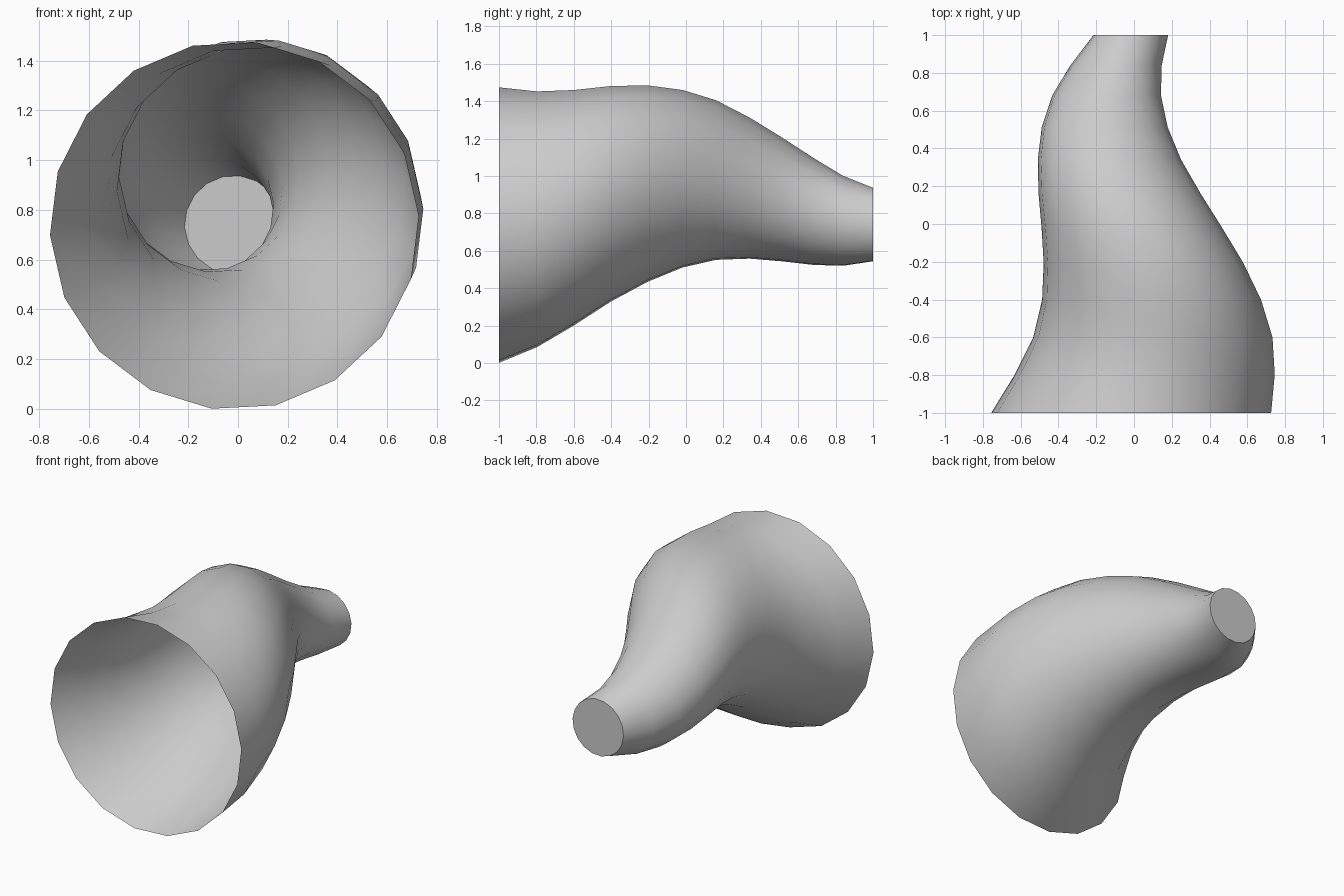
import bpy, bmesh, math

if "Cube" in bpy.data.objects:
    bpy.data.objects.remove(bpy.data.objects["Cube"])

SIDES = 18
# Cross-sections from the wide open mouth to the narrow closed end:
# y, centre x, centre z, radius
RINGS = [
    (-1.000, -0.015, 0.737, 0.742),
    (-0.797, 0.057, 0.768, 0.689),
    (-0.599, 0.100, 0.830, 0.634),
    (-0.400, 0.093, 0.905, 0.580),
    (-0.205, 0.050, 0.959, 0.529),
    (-0.018, -0.012, 0.985, 0.478),
    (0.160, -0.076, 0.978, 0.430),
    (0.340, -0.130, 0.935, 0.380),
    (0.512, -0.155, 0.875, 0.334),
    (0.682, -0.145, 0.810, 0.288),
    (0.840, -0.095, 0.760, 0.242),
    (1.000, -0.017, 0.740, 0.198),
]

bm = bmesh.new()


def add_ring(y, cx, cz, r):
    ring = []
    for k in range(SIDES):
        a = math.radians(3) + math.tau * k / SIDES
        ring.append(bm.verts.new((cx + r * math.cos(a), y, cz + r * math.sin(a))))
    return ring


# Swirling tapered skin
rings = [add_ring(*row) for row in RINGS]
for a, b in zip(rings, rings[1:]):
    for k in range(SIDES):
        n = (k + 1) % SIDES
        bm.faces.new((a[k], b[k], b[n], a[n]))

# Flat cap on the narrow end (facing +y); the mouth stays open
bm.faces.new(list(reversed(rings[-1])))

mesh = bpy.data.meshes.new("twisted_horn")
bm.to_mesh(mesh)
bm.free()
horn = bpy.data.objects.new("twisted_horn", mesh)
bpy.context.collection.objects.link(horn)

# Smooth sides, crisp cap edge
bpy.context.view_layer.objects.active = horn
horn.select_set(True)
bpy.ops.object.shade_smooth_by_angle(angle=math.radians(40))
